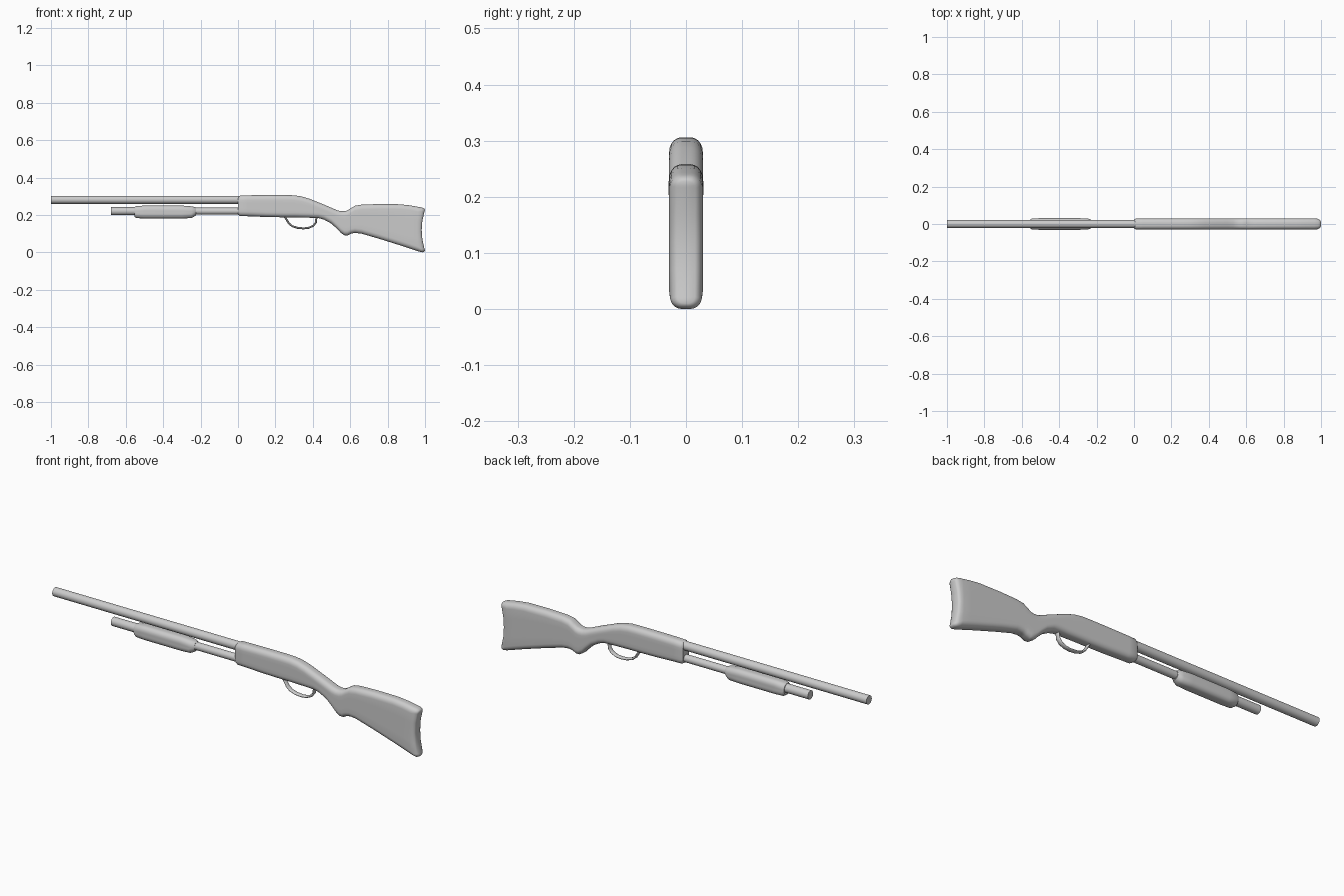
import bpy, bmesh, math
from mathutils import Vector

if "Cube" in bpy.data.objects:
    bpy.data.objects.remove(bpy.data.objects["Cube"])


def ring(x, zt, zb, hw, ry, rz, dx=0.0):
    """Rounded-rectangle section across x; dx hollows the middle along x."""
    h, c = (zt - zb) / 2, (zt + zb) / 2
    rz, ry = min(rz, h), min(ry, hw)
    right = []
    for k in range(6):
        a = math.pi / 2 * k / 5
        right.append((hw - ry + ry * math.sin(a), h - rz + rz * math.cos(a)))
    top = list(right)
    right += [(hw, (h - rz) * f) for f in (0.5, 0, -0.5)]
    right += [(y, -z) for y, z in reversed(top)]
    left = [(-y, z) for y, z in reversed(right)]
    return [Vector((x + dx * (1 - (z / h) ** 2), y, c + z)) for y, z in right + left]


def loft(name, rings, angle=40):
    bm = bmesh.new()
    vs = [[bm.verts.new(p) for p in r] for r in rings]
    n = len(rings[0])
    for a, b in zip(vs, vs[1:]):
        for i in range(n):
            j = (i + 1) % n
            bm.faces.new((a[i], a[j], b[j], b[i]))
    for r in (vs[0], vs[-1]):
        for i in range(n // 2 - 1):
            bm.faces.new((r[i], r[i + 1], r[n - 2 - i], r[n - 1 - i]))
    bmesh.ops.remove_doubles(bm, verts=bm.verts, dist=1e-5)
    bmesh.ops.recalc_face_normals(bm, faces=bm.faces)
    me = bpy.data.meshes.new(name)
    bm.to_mesh(me)
    bm.free()
    ob = bpy.data.objects.new(name, me)
    bpy.context.collection.objects.link(ob)
    bpy.ops.object.select_all(action='DESELECT')
    ob.select_set(True)
    bpy.context.view_layer.objects.active = ob
    bpy.ops.object.shade_smooth_by_angle(angle=math.radians(angle))
    return ob


def tube(name, x0, x1, z, r):
    bpy.ops.mesh.primitive_cylinder_add(vertices=16, radius=r, depth=x1 - x0,
                                        location=((x0 + x1) / 2, 0, z),
                                        rotation=(0, math.pi / 2, 0))
    bpy.context.object.name = name
    bpy.ops.object.shade_smooth_by_angle(angle=math.radians(40))


# Receiver, grip and butt stock: x, top, bottom
body = [(0.012, 0.304, 0.194), (0.05, 0.305, 0.193), (0.15, 0.306, 0.189),
        (0.25, 0.306, 0.187), (0.30, 0.305, 0.187), (0.34, 0.299, 0.186),
        (0.38, 0.287, 0.185), (0.43, 0.267, 0.183), (0.46, 0.255, 0.175),
        (0.50, 0.238, 0.153), (0.53, 0.225, 0.125), (0.55, 0.220, 0.104),
        (0.57, 0.220, 0.091), (0.585, 0.224, 0.090), (0.605, 0.237, 0.100),
        (0.625, 0.249, 0.104), (0.66, 0.255, 0.100), (0.75, 0.258, 0.074),
        (0.865, 0.257, 0.038), (0.92, 0.251, 0.020)]
rings = [ring(0.0, 0.296, 0.201, 0.024, 0.018, 0.02)]
rings += [ring(*s, 0.03, 0.022, 0.026) for s in body]
rings += [ring(0.965, 0.243, 0.005, 0.03, 0.022, 0.026, -0.008),
          ring(0.985, 0.239, 0.0, 0.028, 0.021, 0.02, -0.014),
          ring(0.996, 0.234, 0.004, 0.023, 0.018, 0.016, -0.017),
          ring(1.0, 0.228, 0.010, 0.016, 0.013, 0.012, -0.018)]
loft("receiver_and_stock", rings, 60)

# Barrel and magazine tube
tube("barrel", -1.0, 0.05, 0.281, 0.0215)
tube("magazine_tube_front", -0.68, -0.5, 0.220, 0.0215)
tube("magazine_tube_rear", -0.52, 0.05, 0.220, 0.0185)

# Sliding fore-end
pump = [(-0.553, 0.243, 0.189, 0.025), (-0.543, 0.247, 0.183, 0.03),
        (-0.50, 0.250, 0.181, 0.031), (-0.30, 0.250, 0.181, 0.031),
        (-0.25, 0.246, 0.183, 0.030), (-0.235, 0.243, 0.190, 0.026),
        (-0.225, 0.240, 0.198, 0.020)]
loft("fore_end", [ring(x, t, b, w, 0.022, 0.024) for x, t, b, w in pump])

# Trigger guard: rounded strip swept along a bow
path = [Vector((x, 0, z)) for x, z in (
    (0.247, 0.195), (0.258, 0.178), (0.272, 0.155), (0.290, 0.140), (0.318, 0.131),
    (0.350, 0.128), (0.378, 0.131), (0.402, 0.142), (0.416, 0.159), (0.420, 0.190))]
guard = []
for i, p in enumerate(path):
    d = (path[min(i + 1, len(path) - 1)] - path[max(i - 1, 0)]).normalized()
    side = Vector((d.z, 0, -d.x))
    half = [(0.012 * math.sin(a), 0.0055 * math.cos(a))
            for a in (math.pi * (k + 0.5) / 6 for k in range(6))]
    sec = half + [(-y, s) for y, s in reversed(half)]
    guard.append([p + side * s + Vector((0, y, 0)) for y, s in sec])
loft("trigger_guard", guard, 60)
